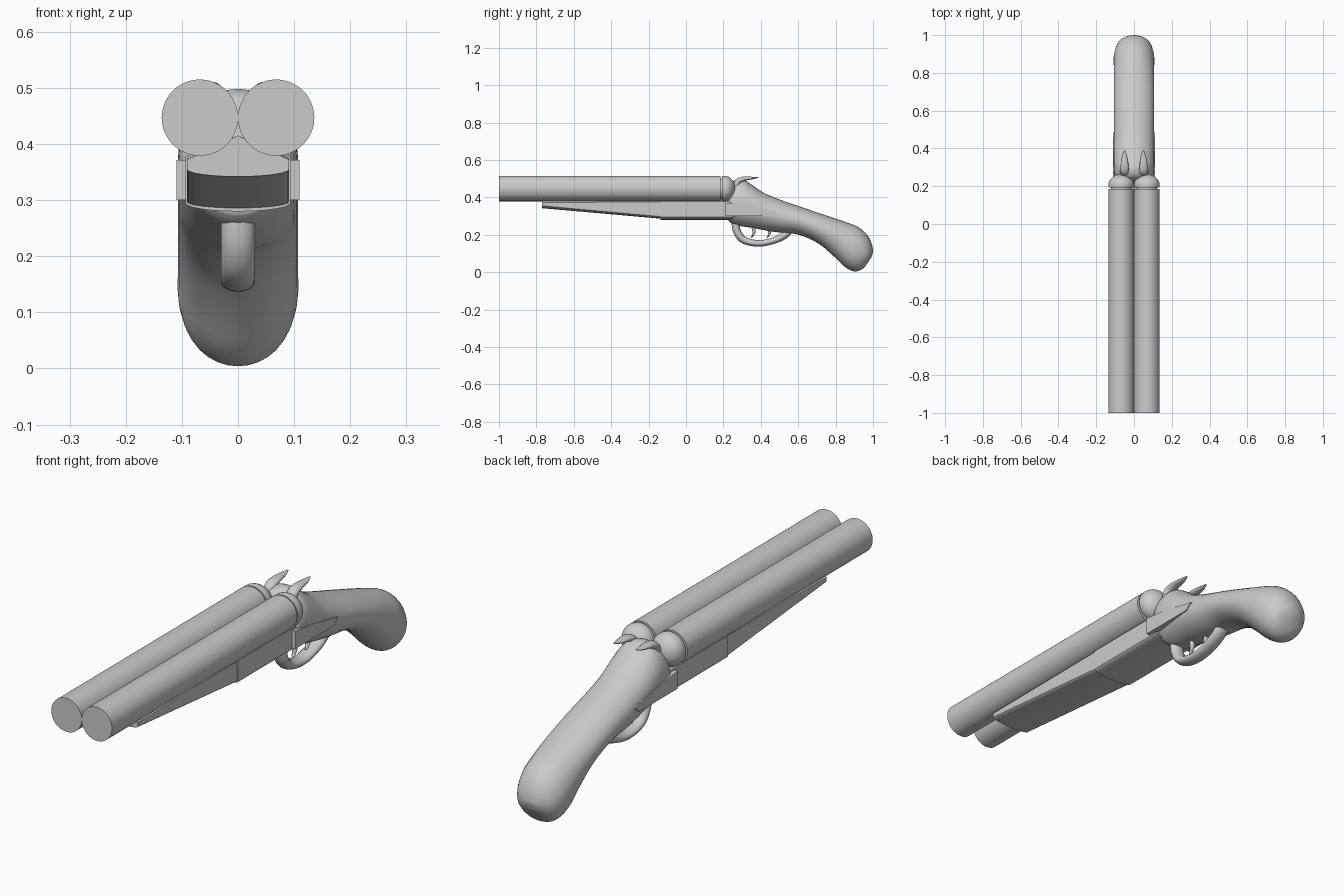
import bpy, bmesh, math
from mathutils import Vector

if "Cube" in bpy.data.objects:
    bpy.data.objects.remove(bpy.data.objects["Cube"])


def finish(name, bm, angle=35):
    bmesh.ops.recalc_face_normals(bm, faces=bm.faces)
    me = bpy.data.meshes.new(name)
    bm.to_mesh(me)
    bm.free()
    ob = bpy.data.objects.new(name, me)
    bpy.context.collection.objects.link(ob)
    bpy.ops.object.select_all(action='DESELECT')
    ob.select_set(True)
    bpy.context.view_layer.objects.active = ob
    bpy.ops.object.shade_smooth_by_angle(angle=math.radians(angle))
    return ob


def skin(bm, rings):
    rows = [[bm.verts.new(p) for p in r] for r in rings]
    n = len(rows[0])
    for a, b in zip(rows, rows[1:]):
        for i in range(n):
            j = (i + 1) % n
            bm.faces.new((a[i], a[j], b[j], b[i]))
    bm.faces.new(rows[0])
    bm.faces.new(rows[-1])


def smooth_rows(rows, steps):
    # Catmull-Rom interpolation of tuples
    out = []
    for i in range(len(rows) - 1):
        p = [rows[max(i - 1, 0)], rows[i], rows[i + 1], rows[min(i + 2, len(rows) - 1)]]
        for s in range(steps):
            t = s / steps
            out.append([0.5 * (2 * b + (c - a) * t + (2 * a - 5 * b + 4 * c - d) * t * t
                               + (3 * b - a - 3 * c + d) * t ** 3) for a, b, c, d in zip(*p)])
    out.append(list(rows[-1]))
    return out


def loft(name, sections, steps=4, x=0, segs=32):
    # each section: top y, top z, bottom y, bottom z, half width
    rings = []
    for ty, tz, by, bz, w in smooth_rows(sections, steps):
        ring = []
        for k in range(segs):
            a = 2 * math.pi * k / segs
            u = 0.5 + 0.5 * math.cos(a)
            ring.append((x + w * math.sin(a), by + (ty - by) * u, bz + (tz - bz) * u))
        rings.append(ring)
    bm = bmesh.new()
    skin(bm, rings)
    return finish(name, bm, 50)


def tube(name, path, x=0, steps=5, segs=16):
    # each path point: y, z, half thickness, half width
    secs = []
    pts = smooth_rows(path, steps)
    for i, (y, z, t, w) in enumerate(pts):
        a, b = pts[max(i - 1, 0)], pts[min(i + 1, len(pts) - 1)]
        d = Vector((b[0] - a[0], b[1] - a[1])).normalized()
        secs.append((y - d.y * t, z + d.x * t, y + d.y * t, z - d.x * t, w))
    return loft(name, secs, 1, x, segs)


def lathe_y(name, x, z, prof, segs=48):
    # round part along y: profile of (y, radius)
    bm = bmesh.new()
    skin(bm, [[(x + r * math.cos(2 * math.pi * k / segs), y, z + r * math.sin(2 * math.pi * k / segs))
               for k in range(segs)] for y, r in prof])
    return finish(name, bm)


def under_section(y, w, top, edge, low):
    # fore-end section with a curved underside and ridge between the barrels
    arc = [(w * math.cos(math.pi * k / 12), y, edge - (edge - low) * math.sin(math.pi * k / 12))
           for k in range(13)]
    return arc + [(-w, y, top), (0, y, 0.415), (w, y, top)]


# paired parts
for side, label in ((-1, "left"), (1, "right")):
    bx = 0.068 * side
    lathe_y(label + "_barrel", bx, 0.447, [(-1, 0.068), (0.184, 0.068)])
    dome = [(0.192, 0.066)] + [(0.205 + 0.058 * math.sin(a * math.pi / 20), 0.068 * math.cos(a * math.pi / 20))
                               for a in range(10)] + [(0.263, 0.003)]
    lathe_y(label + "_breech", bx, 0.447, dome)
    lathe_y(label + "_barrel_core", bx, 0.447, [(0.18, 0.055), (0.2, 0.055)])
    # curved hammer
    tube(label + "_hammer", [(0.285, 0.40, 0.016, 0.018), (0.268, 0.45, 0.018, 0.022),
                             (0.278, 0.485, 0.016, 0.023), (0.31, 0.499, 0.012, 0.021),
                             (0.355, 0.503, 0.007, 0.015), (0.388, 0.508, 0.002, 0.004)], 0.05 * side)
    # pointed side plate
    prof = [(0.21, 0.372), (0.31, 0.36), (0.485, 0.325), (0.455, 0.3), (0.21, 0.3)]
    bm = bmesh.new()
    skin(bm, [[(side * 0.085, y, z) for y, z in prof], [(side * 0.11, y, z) for y, z in prof]])
    finish(label + "_side_plate", bm, 20)

# tapered fore-end and metal frame block
bm = bmesh.new()
skin(bm, [under_section(-0.77, 0.091, 0.372, 0.355, 0.342), under_section(-0.135, 0.091, 0.376, 0.297, 0.286)])
finish("fore_end", bm, 30)
bm = bmesh.new()
skin(bm, [under_section(-0.135, 0.094, 0.378, 0.295, 0.28), under_section(0.25, 0.094, 0.378, 0.295, 0.28)])
finish("frame_block", bm, 30)

# receiver flowing into the bent grip
loft("receiver_and_grip", [
    (0.225, 0.44, 0.228, 0.275, 0.088), (0.25, 0.485, 0.25, 0.257, 0.102), (0.30, 0.498, 0.30, 0.245, 0.107),
    (0.35, 0.468, 0.36, 0.236, 0.108), (0.42, 0.422, 0.43, 0.222, 0.107), (0.52, 0.381, 0.50, 0.212, 0.107),
    (0.62, 0.347, 0.58, 0.205, 0.107), (0.72, 0.313, 0.65, 0.183, 0.107), (0.80, 0.286, 0.72, 0.145, 0.107),
    (0.87, 0.262, 0.79, 0.085, 0.107), (0.925, 0.238, 0.85, 0.028, 0.107), (0.968, 0.20, 0.90, 0.004, 0.096),
    (0.992, 0.155, 0.945, 0.018, 0.075), (1.0, 0.115, 0.975, 0.055, 0.04), (0.998, 0.10, 0.992, 0.08, 0.01)])

# trigger guard and two triggers
tube("trigger_guard", [(0.265, 0.27, 0.022, 0.03), (0.272, 0.22, 0.021, 0.03), (0.30, 0.178, 0.02, 0.03),
                       (0.35, 0.158, 0.018, 0.03), (0.41, 0.155, 0.017, 0.03), (0.48, 0.173, 0.018, 0.03),
                       (0.53, 0.2, 0.02, 0.03), (0.56, 0.235, 0.02, 0.03)])
for i, y in enumerate((0.355, 0.44)):
    tube("trigger_%d" % (i + 1), [(y, 0.26, 0.011, 0.012), (y + 0.008, 0.222, 0.009, 0.011),
                                  (y + 0.004, 0.2, 0.006, 0.009), (y - 0.008, 0.183, 0.002, 0.004)])
